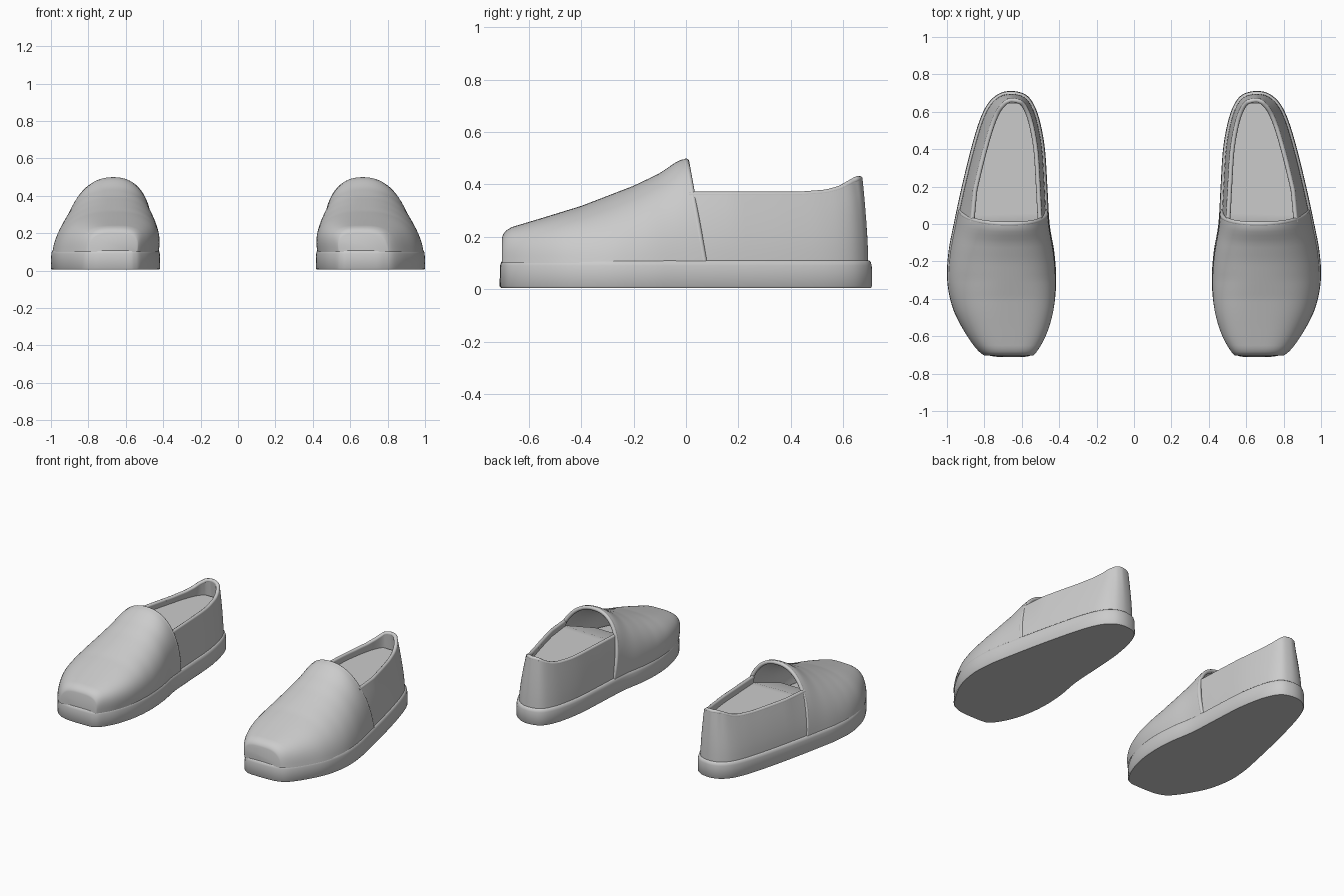
import bpy, bmesh, math
from mathutils import Vector

if "Cube" in bpy.data.objects:
    bpy.data.objects.remove(bpy.data.objects["Cube"])

# Sole outline stations: y, inner x, outer x
STATIONS = [(-.712, .595, .715), (-.702, .55, .78), (-.67, .515, .838), (-.58, .465, .905),
            (-.45, .428, .97), (-.3, .415, 1.0), (-.15, .425, .993), (0, .45, .965),
            (.2, .462, .922), (.4, .475, .873), (.55, .502, .828), (.64, .535, .785),
            (.69, .575, .735), (.71, .63, .685)]


def lerp_table(table, v):
    if v <= table[0][0]:
        return table[0][1]
    for (a, p), (b, q) in zip(table, table[1:]):
        if v <= b:
            return p + (q - p) * (v - a) / (b - a)
    return table[-1][1]


def smooth_loop(pts, sub):
    out, n = [], len(pts)
    for i in range(n):
        a, b, c, d = (pts[(i + k) % n] for k in (-1, 0, 1, 2))
        for s in range(sub):
            t = s / sub
            out.append(.5 * (2 * b + (c - a) * t + (2 * a - 5 * b + 4 * c - d) * t * t
                             + (3 * b - a - 3 * c + d) * t ** 3))
    return out


def finish(ob, angle=45):
    bpy.ops.object.select_all(action='DESELECT')
    ob.select_set(True)
    bpy.context.view_layer.objects.active = ob
    if ob.type == 'CURVE':
        bpy.ops.object.convert(target='MESH')
        ob = bpy.context.object
    bpy.ops.object.shade_smooth_by_angle(angle=math.radians(angle))
    m = ob.modifiers.new("pair", 'MIRROR')
    m.use_mirror_merge = False


def loft(name, rows, closed=False, cap_first=False, cap_last=False):
    bm = bmesh.new()
    vs = [[bm.verts.new(p) for p in r] for r in rows]
    n = len(rows[0])
    for a, b in zip(vs, vs[1:]):
        for i in range(n if closed else n - 1):
            j = (i + 1) % n
            bm.faces.new((a[i], a[j], b[j], b[i]))
    if cap_first:
        bm.faces.new(vs[0])
    if cap_last:
        bm.faces.new(vs[-1])
    bmesh.ops.recalc_face_normals(bm, faces=bm.faces)
    me = bpy.data.meshes.new(name)
    bm.to_mesh(me)
    bm.free()
    ob = bpy.data.objects.new(name, me)
    bpy.context.collection.objects.link(ob)
    finish(ob)


def tube(name, pts, radius):
    cu = bpy.data.curves.new(name, 'CURVE')
    cu.dimensions = '3D'
    cu.bevel_depth = radius
    cu.bevel_resolution = 3
    cu.use_fill_caps = True
    sp = cu.splines.new('POLY')
    sp.points.add(len(pts) - 1)
    for p, q in zip(sp.points, pts):
        p.co = (*q, 1)
    ob = bpy.data.objects.new(name, cu)
    bpy.context.collection.objects.link(ob)
    finish(ob, 60)


outline = smooth_loop([Vector((l, y)) for y, l, r in STATIONS]
                      + [Vector((r, y)) for y, l, r in reversed(STATIONS)], 6)
N = len(outline)
normals = []
for i in range(N):
    t = (outline[(i + 1) % N] - outline[i - 1]).normalized()
    normals.append(Vector((-t.y, t.x)))


def at(i, inset, z):
    p = outline[i] - normals[i] * inset
    return Vector((p.x, p.y, z))


# Sole with rounded edges
loft("sole", [[at(i, d, z) for i in range(N)] for z, d in
              ((.005, .006), (.012, .001), (.09, .003), (.104, .007), (.11, .014), (.112, .035))],
     closed=True, cap_first=True, cap_last=True)

# Vamp: domed toe cover with a slanted rear edge
half = (len(STATIONS) - 1) * 6 + 1
left = [(p.y, p.x) for p in outline[:half]]
right = sorted((p.y, p.x) for p in outline[half + 5:])
HEIGHT = [(-.702, .2), (-.695, .218), (-.67, .236), (-.55, .272), (-.4, .318), (-.2, .395),
          (-.1, .443), (-.04, .484), (-.02, .494), (0, .498)]
ys = [-.702, -.698, -.69, -.68, -.665, -.65] + [-.63 + .63 * k / 30 for k in range(31)]
sections, binding = [], []
for y in ys:
    h = lerp_table(HEIGHT, y)
    k = max(0, (y + .4) / .4) ** 2
    n = 2.25 + .9 * max(0, (-y - .3) / .4)
    row, binding = [], []
    for s in range(41):
        a = math.pi * s / 40
        c, f = math.cos(a), max(0, math.sin(a)) ** (2 / n)
        yy = y + .07 * k * (1 - f)
        xl, xr = lerp_table(left, yy + .012) + .009, lerp_table(right, yy + .012) - .009
        mid, hw = (xl + xr) / 2, (xr - xl) / 2
        u = math.copysign(abs(c) ** (2 / n), c)
        x = mid + u * hw - .7 * max(0, mid - .65) * f
        row.append(Vector((x, yy, .1 + (h - .1) * f)))
        binding.append(Vector((x - u * .011, yy, .1 + (h - .111) * f)))
    sections.append(row)
loft("vamp", sections, cap_first=True)
tube("vamp_rear_binding", binding, .0125)

# Quarter: heel wall with an inner lining
RIM = [(.45, .36), (.56, .368), (.62, .382), (.67, .402), (.71, .42)]
ids = [i for i in range(N) if outline[i].y > .0]


def lean(i):
    side = max(0, normals[i].x)
    return .022 + .025 * side + .025 * max(0, 1 - outline[i].y / .2) * side


def wall(f, extra):
    return [at(i, .016 + lean(i) * f ** 1.5 + extra, .1 + f * (lerp_table(RIM, outline[i].y) - .1))
            for i in ids]


loft("heel_quarter", [wall(k / 6, 0) for k in range(7)] + [wall(k / 6, .024) for k in range(6, -1, -1)])
tube("collar_rim", wall(1, .012), .0125)

# Insole, dropping away under the vamp
inn = [at(i, .055 + .02 * max(0, normals[i].x), .325) for i in ids if outline[i].y > .02]
for p in inn:
    p.y = min(p.y, .645)
m = len(inn) // 2
front = [[Vector((.55, -.2, .25)), Vector((.8, -.2, .25))]]
loft("insole", front + [[a, b] for a, b in zip(inn[:m], inn[::-1][:m])])
